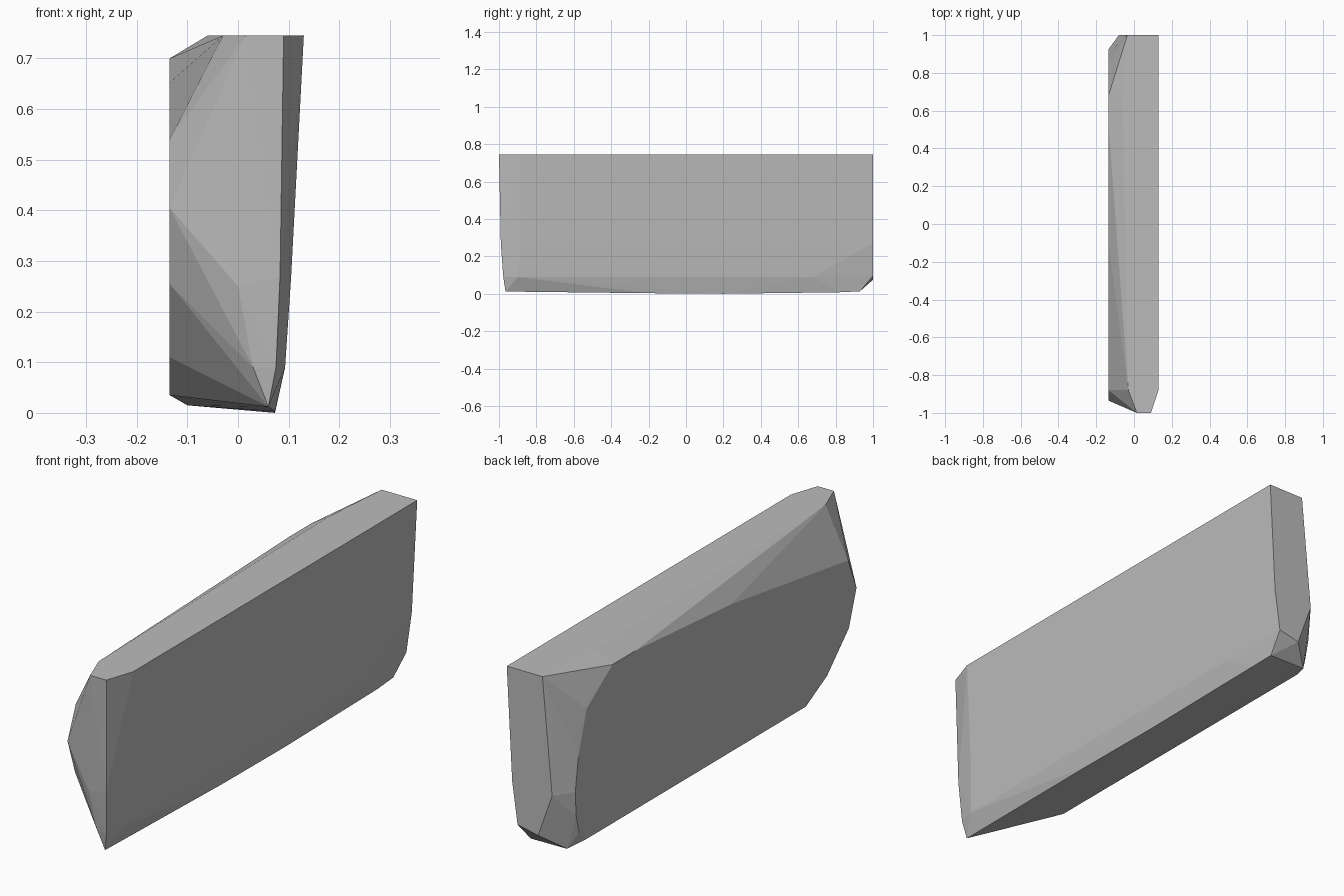
import bpy, bmesh, math

if "Cube" in bpy.data.objects:
    bpy.data.objects.remove(bpy.data.objects["Cube"])

# Outlines of the faceted slab
TOP_Z, LEFT_X, BACK_Y = 0.745, -0.135, 1.0

# top face outline (x, y)
top = [(0.13, 1), (-0.035, 1), (-0.06, 0.68), (-0.03, -0.88),
       (0.015, -1), (0.09, -1), (0.13, -0.88)]

# flat left face outline (y, z)
left = [(0.68, 0.70), (0.85, 0.58), (0.905, 0.40), (0.925, 0.26),
        (0.92, 0.16), (0.90, 0.08), (0.85, 0.035), (-0.60, 0.035),
        (-0.74, 0.11), (-0.885, 0.255), (-0.935, 0.405), (-0.88, 0.54),
        (-0.106, 0.652), (0.53, 0.70)]

# back face outline below the top (x, z)
back = [(-0.08, 0.257), (-0.015, 0.075), (0.08, 0.095), (0.105, 0.27)]

# front edge, right-hand side and underside corners
corners = [(0.083, -0.99, 0.27), (0.075, -0.977, 0.09), (0.06, -0.965, 0.012),
           (0.0, -0.986, 0.25), (0.03, -0.974, 0.09),
           (0.105, -0.885, 0.27), (0.093, -0.90, 0.09),
           (0.093, 0.68, 0.09), (0.073, -0.2, 0.003), (0.073, 0.2, 0.0),
           (0.072, 0.82, 0.008), (0.068, 0.93, 0.013), (-0.10, 0.93, 0.015)]

points = [(x, y, TOP_Z) for x, y in top]
points += [(LEFT_X, y, z) for y, z in left]
points += [(x, BACK_Y, z) for x, z in back]
points += corners

# Wrap the outlines into one closed faceted solid
bm = bmesh.new()
for p in points:
    bm.verts.new(p)
hull = bmesh.ops.convex_hull(bm, input=bm.verts[:])
loose = {g for g in hull["geom_interior"] + hull["geom_unused"]
         if isinstance(g, bmesh.types.BMVert)}
bmesh.ops.delete(bm, geom=list(loose), context='VERTS')
bmesh.ops.dissolve_limit(bm, angle_limit=math.radians(0.5),
                         verts=bm.verts[:], edges=bm.edges[:])
bmesh.ops.recalc_face_normals(bm, faces=bm.faces[:])

mesh = bpy.data.meshes.new("stone_slab")
bm.to_mesh(mesh)
bm.free()

# Plain grey
grey = bpy.data.materials.new("stone_grey")
grey.diffuse_color = (0.5, 0.5, 0.5, 1)
grey.use_nodes = True
grey.node_tree.nodes["Principled BSDF"].inputs["Base Color"].default_value = grey.diffuse_color
mesh.materials.append(grey)

slab = bpy.data.objects.new("stone_slab", mesh)
bpy.context.collection.objects.link(slab)
